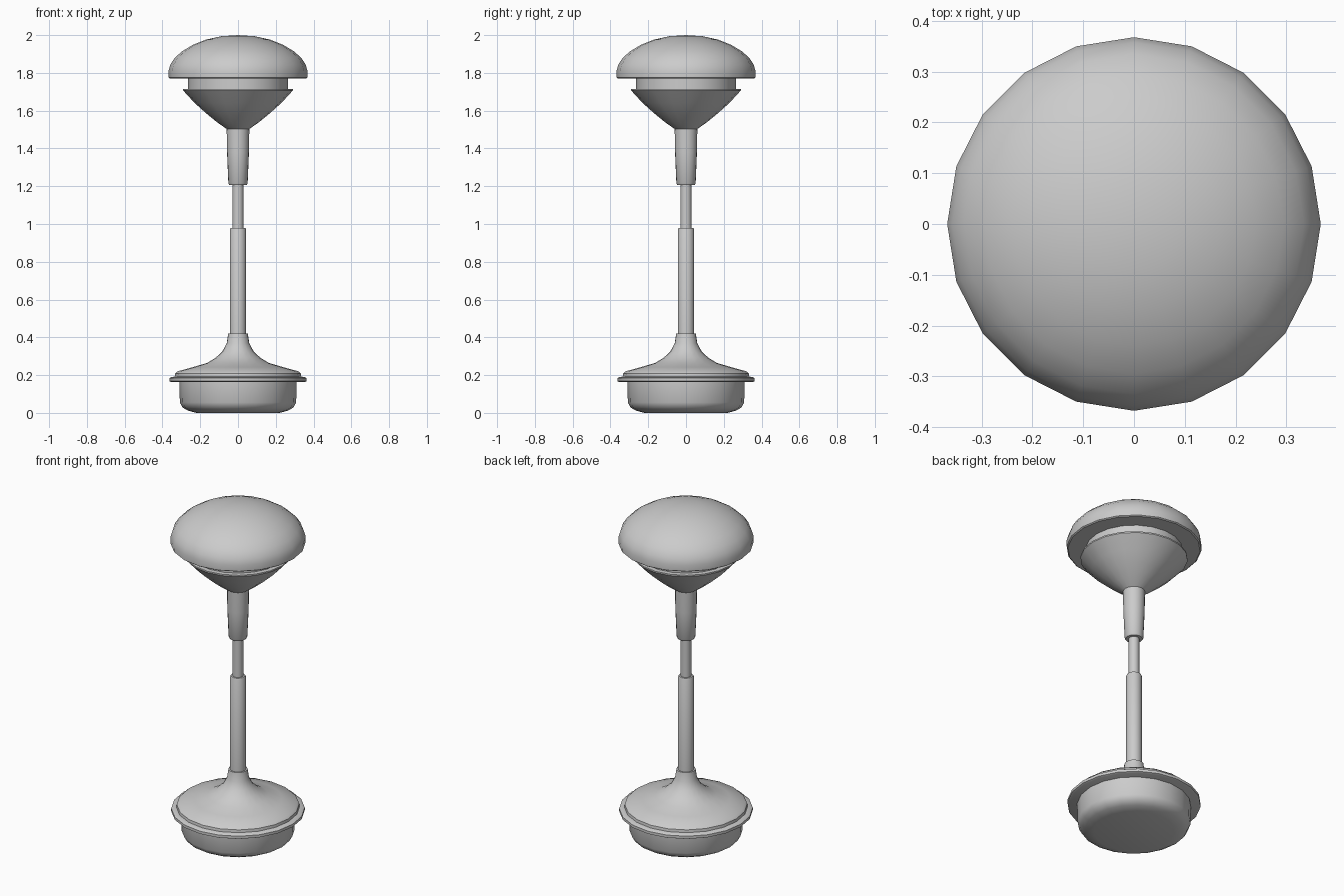
import bpy, bmesh, math

if "Cube" in bpy.data.objects:
    bpy.data.objects.remove(bpy.data.objects["Cube"])

SIDES = 20


def lathe(name, profile, angle=35):
    """Revolve an (radius, z) profile around z; radius 0 makes a pole."""
    bm = bmesh.new()
    rings = []
    for r, z in profile:
        if r == 0:
            rings.append([bm.verts.new((0, 0, z))])
        else:
            rings.append([bm.verts.new((r * math.cos(2 * math.pi * i / SIDES),
                                        r * math.sin(2 * math.pi * i / SIDES), z))
                          for i in range(SIDES)])
    for a, b in zip(rings, rings[1:]):
        for i in range(SIDES):
            j = (i + 1) % SIDES
            if len(a) == 1:
                bm.faces.new((a[0], b[j], b[i]))
            elif len(b) == 1:
                bm.faces.new((a[i], a[j], b[0]))
            else:
                bm.faces.new((a[i], a[j], b[j], b[i]))
    bmesh.ops.recalc_face_normals(bm, faces=bm.faces)
    mesh = bpy.data.meshes.new(name)
    bm.to_mesh(mesh)
    bm.free()
    obj = bpy.data.objects.new(name, mesh)
    bpy.context.collection.objects.link(obj)
    bpy.ops.object.select_all(action='DESELECT')
    obj.select_set(True)
    bpy.context.view_layer.objects.active = obj
    bpy.ops.object.shade_smooth_by_angle(angle=math.radians(angle))
    return obj


# Weighted foot under the base
lathe("foot", [(0, 0.005), (0.22, 0.005), (0.265, 0.012), (0.293, 0.028),
               (0.308, 0.055), (0.31, 0.165), (0, 0.165)])

# Flared base cover with stepped rim
lathe("base_cover", [(0, 0.163), (0.353, 0.163), (0.363, 0.168), (0.363, 0.184),
                     (0.353, 0.19), (0.335, 0.192), (0.333, 0.208), (0.32, 0.22),
                     (0.24, 0.242), (0.165, 0.264), (0.118, 0.292), (0.082, 0.327),
                     (0.06, 0.368), (0.052, 0.42), (0, 0.42)])

# Telescopic column
lathe("outer_column", [(0, 0.40), (0.043, 0.40), (0.043, 0.972), (0.039, 0.98), (0, 0.98)])
lathe("inner_rod", [(0, 0.95), (0.029, 0.95), (0.029, 1.23), (0, 1.23)])
lathe("upper_sleeve", [(0, 1.207), (0.046, 1.207), (0.051, 1.215), (0.058, 1.38),
                       (0.06, 1.505), (0, 1.505)])

# Funnel under the seat
lathe("seat_funnel", [(0, 1.503), (0.06, 1.503), (0.11, 1.538), (0.17, 1.587),
                      (0.23, 1.641), (0.284, 1.70), (0.292, 1.708), (0.292, 1.716),
                      (0, 1.716)])
lathe("seat_neck", [(0, 1.70), (0.264, 1.70), (0.264, 1.78), (0, 1.78)])

# Domed seat cushion
lathe("seat_cushion", [(0, 1.77), (0.36, 1.77), (0.367, 1.775), (0.368, 1.81),
                       (0.358, 1.844), (0.335, 1.88), (0.295, 1.915), (0.24, 1.948),
                       (0.17, 1.976), (0.09, 1.994), (0, 2.0)])

# Rest exactly on the ground
for v in bpy.data.objects["foot"].data.vertices:
    if v.co.z < 0.006:
        v.co.z = 0.0
